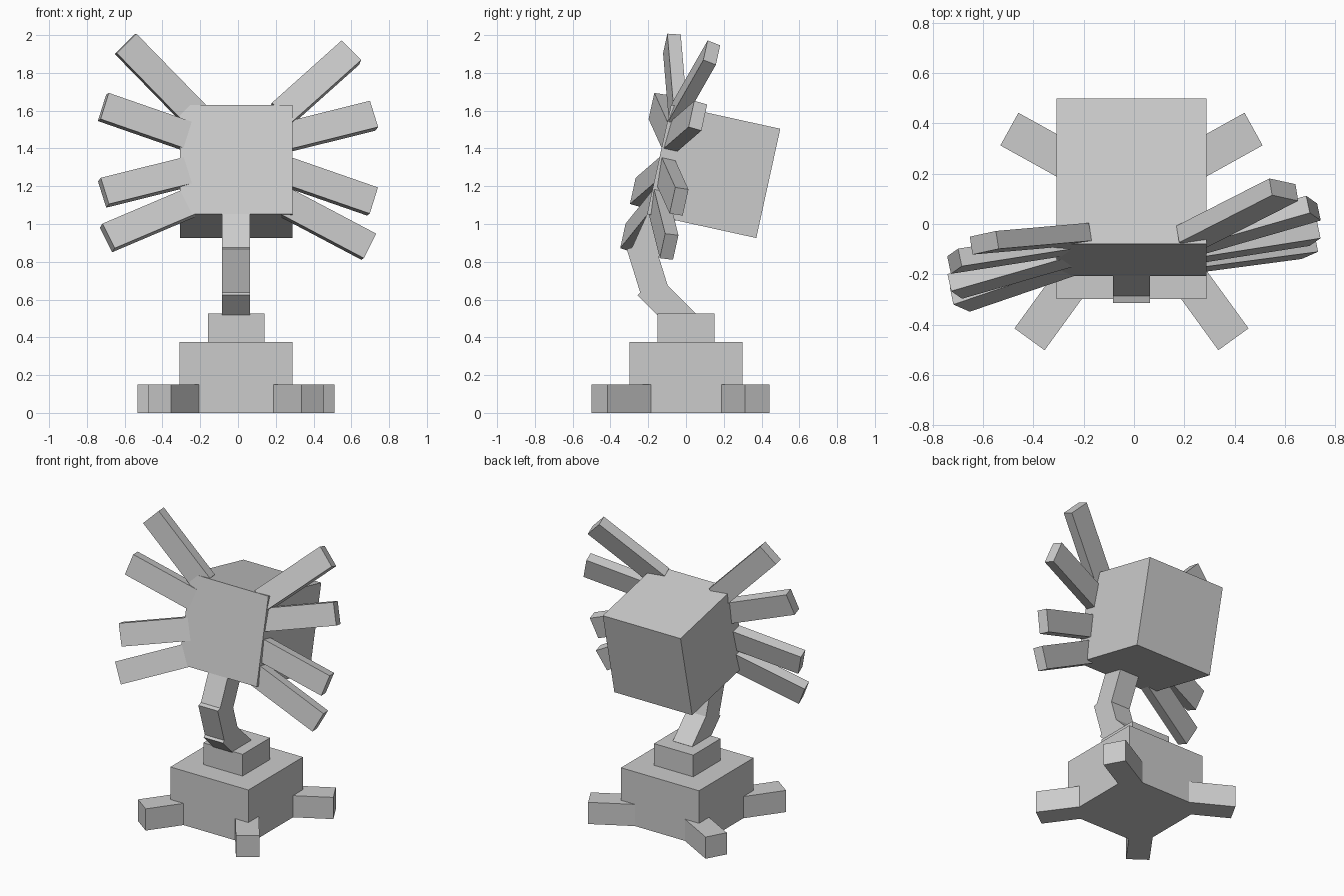
import bpy
from math import radians, sin, cos
from mathutils import Vector, Matrix

if "Cube" in bpy.data.objects:
    bpy.data.objects.remove(bpy.data.objects["Cube"])


def box(name, centre, size, axes=None):
    """Box with optional orientation given as three axis vectors."""
    bpy.ops.mesh.primitive_cube_add(size=1)
    o = bpy.context.object
    o.name = name
    rot = Matrix(axes).transposed().to_4x4() if axes else Matrix.Identity(4)
    o.data.transform(Matrix.Translation(centre) @ rot @ Matrix.Diagonal((*size, 1)))
    return o


def beam(name, start, end, width, depth, side):
    """Box running from start to end; side is the direction of its width."""
    a, b = Vector(start), Vector(end)
    d = (b - a).normalized()
    s = Vector(side)
    s = (s - d * s.dot(d)).normalized()
    return box(name, (a + b) / 2, ((b - a).length, width, depth), (d, s, d.cross(s)))


CX = -0.01

# Stepped base
box("base", (CX, 0, 0.1875), (0.597, 0.597, 0.375))
box("base_step", (CX, 0, 0.44), (0.30, 0.30, 0.17))

# Splayed feet
for side, label in ((-1, "left"), (1, "right")):
    for pos, x, y, ang in (("back", 0.485, 0.377, 29), ("front", 0.405, -0.458, -54)):
        d = Vector((side * cos(radians(ang)), sin(radians(ang)), 0))
        tip = Vector((CX + side * x, y, 0.075))
        beam(f"{pos}_{label}_foot", tip - d * 0.36, tip, 0.148, 0.15,
             (-d.y, d.x, 0))

# Bent neck
path = [((0.0, 0.473), (-0.203, 0.676)),
        ((-0.168, 0.65), (-0.242, 0.889)),
        ((-0.217, 0.845), (-0.07, 1.17))]
for i, (a, b) in enumerate(path):
    beam(f"neck_{i + 1}", (CX, *a), (CX, *b), 0.148, 0.15, (1, 0, 0))

# Head block, tipped back
t = radians(12.4)
X = Vector((1, 0, 0))
N = Vector((0, -cos(t), sin(t)))     # out of the face
U = Vector((0, sin(t), cos(t)))      # up the face
box("head", (CX, 0.1465, 1.2785), (0.595, 0.592, 0.592), (X, -N, U))

# Petals fanned around the face, swept forward on the left, back on the right
face = Vector((0, -0.1425, 1.342))
sweep = 0.213
flat = (1 - sweep ** 2) ** 0.5
petals = ((0.595, 0.612, 44.5), (0.713, 0.27, 17),
          (0.712, -0.195, -17), (0.692, -0.44, -26))
for side, label in ((-1, "left"), (1, "right")):
    for i, (x, u, ang) in enumerate(petals):
        c, s = cos(radians(ang)), sin(radians(ang))
        d = (X * side * c + U * s) * flat - N * side * sweep
        tip = face + X * side * x + U * u + N * (-0.043 - side * 0.108)
        beam(f"{label}_petal_{i + 1}", tip - d * 0.53, tip, 0.148, 0.072,
             U * c - X * side * s)
